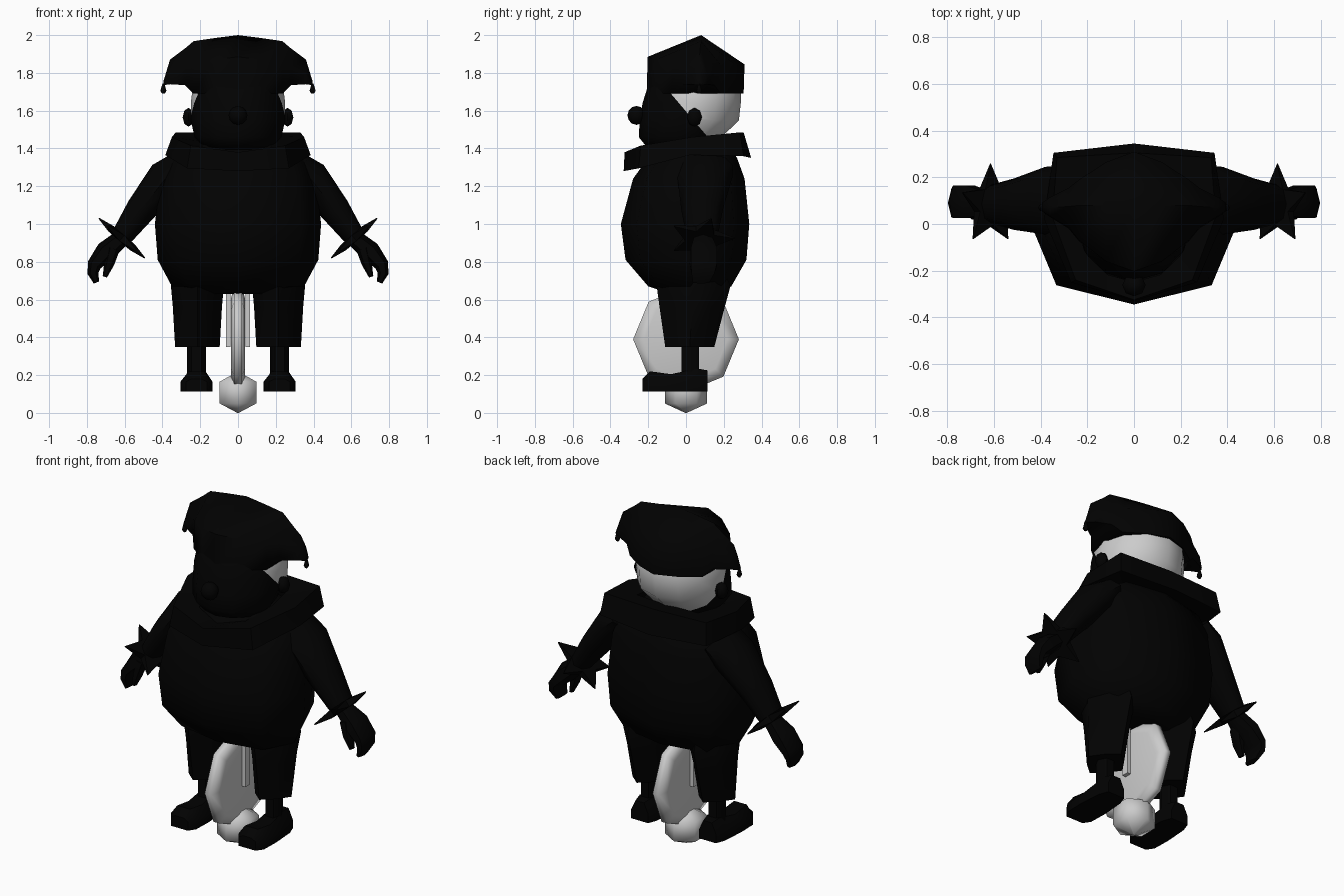
import bpy, bmesh, math
from mathutils import Vector

if "Cube" in bpy.data.objects:
    bpy.data.objects.remove(bpy.data.objects["Cube"])


def material(name, value):
    m = bpy.data.materials.new(name)
    m.diffuse_color = (value, value, value, 1)
    m.use_nodes = True
    m.node_tree.nodes["Principled BSDF"].inputs["Base Color"].default_value = m.diffuse_color
    return m


BLACK = material("black", 0.0005)
GREY = material("light grey", 0.6)


def finish(name, bm, mats, angle=60):
    bmesh.ops.recalc_face_normals(bm, faces=bm.faces)
    me = bpy.data.meshes.new(name)
    bm.to_mesh(me)
    bm.free()
    for m in mats:
        me.materials.append(m)
    ob = bpy.data.objects.new(name, me)
    bpy.context.collection.objects.link(ob)
    bpy.ops.object.select_all(action='DESELECT')
    ob.select_set(True)
    bpy.context.view_layer.objects.active = ob
    bpy.ops.object.shade_smooth_by_angle(angle=math.radians(angle))
    return ob


def bridge(rings, closed=False):
    """Bridge rings of points; cap the ends, or join last to first."""
    bm = bmesh.new()
    rv = [[bm.verts.new(p) for p in r] for r in rings]
    n = len(rv[0])
    for a, b in list(zip(rv, rv[1:])) + ([(rv[-1], rv[0])] if closed else []):
        for i in range(n):
            j = (i + 1) % n
            bm.faces.new((a[i], a[j], b[j], b[i]))
    if not closed:
        bm.faces.new(rv[0])
        bm.faces.new(rv[-1])
    return bm


def skin(name, rings, mat, closed=False, angle=60):
    return finish(name, bridge(rings, closed), [mat], angle)


def ring_z(x, z, rx, y0, y1, n=8, turn=0.0, square=1.0):
    """Horizontal ring spanning y0 to y1; square pushes diagonal corners out."""
    cy, ry = (y0 + y1) / 2, (y1 - y0) / 2
    pts = []
    for i in range(n):
        t = turn + 2 * math.pi * i / n
        f = 1 + (square - 1) * abs(math.sin(2 * t))
        pts.append((x + f * rx * math.cos(t), cy + f * ry * math.sin(t), z))
    return pts


def tube(name, path, mat, n=6):
    """Limb in an x-z plane; path items are x, y, z, in-plane radius, y radius."""
    pts = [Vector(p[:3]) for p in path]
    rings = []
    for i, p in enumerate(path):
        d = (pts[min(i + 1, len(pts) - 1)] - pts[max(i - 1, 0)]).normalized()
        u = Vector((d.z, 0, -d.x))
        rings.append([pts[i] + u * p[3] * math.cos(t) + Vector((0, p[4] * math.sin(t), 0))
                      for t in (2 * math.pi * k / n for k in range(n))])
    return skin(name, rings, mat)


def ball(name, loc, scale, mat, seg=8, rings=6):
    bm = bmesh.new()
    bmesh.ops.create_uvsphere(bm, u_segments=seg, v_segments=rings, radius=1)
    for v in bm.verts:
        v.co = Vector([c * s + l for c, s, l in zip(v.co, scale, loc)])
    return finish(name, bm, [mat])


# round torso: z, half width, front y, back y
skin("torso", [ring_z(0, *r, square=1.07) for r in (
    (0.63, 0.22, -0.08, 0.16), (0.67, 0.35, -0.20, 0.24), (0.81, 0.425, -0.32, 0.32),
    (1.00, 0.44, -0.345, 0.335), (1.24, 0.41, -0.28, 0.31), (1.35, 0.36, -0.20, 0.27),
    (1.42, 0.22, -0.14, 0.22))], BLACK)

# tilted ruff collar: outer outlines from front to back, mirrored
top = [(0, -0.325, 1.38), (0.25, -0.24, 1.415), (0.35, 0.03, 1.46), (0.33, 0.285, 1.485), (0, 0.305, 1.485)]
low = [(0, -0.33, 1.28), (0.27, -0.25, 1.295), (0.385, 0.02, 1.365), (0.345, 0.305, 1.36), (0, 0.345, 1.35)]


def outline(half, f=1.0, dz=0.0):
    full = half + [(-x, y, z) for x, y, z in half[-2:0:-1]]
    return [(x * f, y * f, z + dz) for x, y, z in full]


skin("collar", [outline(low, 0.6, 0.03), outline(low), outline(top), outline(top, 0.6, -0.02)],
     BLACK, closed=True, angle=45)

# head: dark face in front, pale hair behind
bm = bridge([ring_z(0, *r, n=12, square=0.99) for r in (
    (1.385, 0.10, -0.14, 0.10), (1.41, 0.18, -0.21, 0.15), (1.46, 0.23, -0.25, 0.19),
    (1.55, 0.25, -0.245, 0.28), (1.64, 0.25, -0.23, 0.29), (1.72, 0.24, -0.205, 0.29),
    (1.80, 0.19, -0.16, 0.24))])
bmesh.ops.bisect_plane(bm, geom=bm.verts[:] + bm.edges[:] + bm.faces[:],
                       plane_co=(0, -0.08, 1.69), plane_no=(0, 1, 0.85))
for f in bm.faces:
    c = f.calc_center_median()
    f.material_index = int((c.y + 0.08) + 0.85 * (c.z - 1.69) > 0)
finish("head", bm, [BLACK, GREY])
ball("nose", (0, -0.262, 1.575), (0.05, 0.048, 0.05), BLACK)

# two-pointed cap, lofted from side to side
# x, front y, back y, peak y, lower z, shoulder z front, shoulder z back, peak z
half = [(0.395, 0.055, 0.085, 0.07, 1.735, 1.745, 1.745, 1.755),
        (0.36, 0.03, 0.11, 0.07, 1.74, 1.79, 1.79, 1.87),
        (0.28, -0.02, 0.15, 0.075, 1.735, 1.83, 1.82, 1.93),
        (0.235, -0.075, 0.185, 0.08, 1.69, 1.85, 1.835, 1.968),
        (0.12, -0.165, 0.26, 0.08, 1.69, 1.87, 1.84, 1.985)]
mid = [(0, -0.208, 0.305, 0.08, 1.69, 1.885, 1.845, 2.0)]
stations = [(-h[0],) + h[1:] for h in half] + mid + half[::-1]
skin("cap", [[(x, a, lo), (x, a + 0.005, zf), (x, p, peak), (x, b + 0.005, zb), (x, b, lo)]
             for x, a, b, p, lo, zf, zb, peak in stations], BLACK)

# unicycle wheel, with rim rings lying in the y-z plane
skin("wheel", [[(x, r * math.cos(t), 0.39 + r * math.sin(t))
                for t in (k * math.pi / 4 for k in range(8))]
               for x, r in ((-0.036, 0.22), (-0.02, 0.28), (0.02, 0.28), (0.036, 0.22))],
     GREY, angle=180)
# small support ball below the wheel
skin("ground_ball", [ring_z(0, z, r, -r, r, 6, math.pi / 6) for z, r in (
    (0.0, 0.004), (0.05, 0.112), (0.165, 0.112), (0.205, 0.03))], GREY, angle=75)

for s, side in ((-1, "left"), (1, "right")):
    # head details
    ball(side + "_ear", (s * 0.262, 0.045, 1.565), (0.036, 0.04, 0.05), BLACK, 6, 4)
    skin(side + "_cap_bell", [ring_z(s * 0.395, z, r, 0.07 - r, 0.07 + r, 6) for z, r in (
        (1.69, 0.007), (1.705, 0.016), (1.72, 0.012), (1.745, 0.004))], BLACK)
    # arm and mitten
    tube(side + "_arm", [(s * 0.30, 0.10, 1.31, 0.08, 0.15), (s * 0.38, 0.10, 1.245, 0.10, 0.145),
                         (s * 0.515, 0.085, 1.075, 0.08, 0.11), (s * 0.625, 0.085, 0.92, 0.055, 0.08)],
         BLACK, 8)
    tube(side + "_fingers", [(s * 0.61, 0.09, 0.93, 0.045, 0.05), (s * 0.70, 0.095, 0.855, 0.055, 0.08),
                             (s * 0.76, 0.095, 0.785, 0.038, 0.08), (s * 0.768, 0.09, 0.74, 0.03, 0.07),
                             (s * 0.75, 0.08, 0.69, 0.015, 0.05)], BLACK)
    tube(side + "_thumb", [(s * 0.66, 0.06, 0.87, 0.035, 0.04), (s * 0.682, 0.05, 0.79, 0.027, 0.035),
                           (s * 0.705, 0.05, 0.72, 0.012, 0.02)], BLACK)
    # five-pointed cuff across the wrist, thick in the middle and thin at the tips
    star = []
    for way in (-1, 1):
        ring = []
        for k in range(10):
            t, r = math.pi / 2 + k * math.pi / 5, (0.08 if k % 2 else 0.17)
            u, off = r * math.cos(t), way * (0.02 if k % 2 else 0.003)
            ring.append((s * (0.615 + 0.75 * u + 0.65 * off), 0.08 + 1.05 * r * math.sin(t),
                         0.925 + 0.65 * u - 0.75 * off))
        star.append(ring)
    skin(side + "_cuff", star, BLACK, angle=30)
    # trouser leg, shin and shoe
    skin(side + "_trouser", [ring_z(s * x, z, r, a, b, 8, 0, q) for x, z, r, a, b, q in (
        (0.215, 0.35, 0.118, -0.11, 0.15, 0.8), (0.215, 0.56, 0.13, -0.14, 0.205, 0.82),
        (0.215, 0.67, 0.14, -0.155, 0.235, 0.85), (0.21, 0.76, 0.13, -0.14, 0.20, 0.9))], BLACK)
    skin(side + "_shin", [ring_z(s * 0.22, z, 0.05, -0.03, 0.075, 6) for z in (0.19, 0.38)], BLACK)
    shoe = []
    for y, w, crown in ((-0.23, 0.055, 0.18), (-0.19, 0.082, 0.22), (-0.08, 0.085, 0.205),
                        (0.06, 0.075, 0.235), (0.115, 0.055, 0.225)):
        shoe.append([(s * 0.22 + dx * w, y, z) for dx, z in (
            (-1, 0.113), (1, 0.113), (1, 0.165), (0.5, crown), (-0.5, crown), (-1, 0.165))])
    skin(side + "_shoe", shoe, BLACK, angle=45)
    # fork blade beside the wheel
    skin(side + "_fork", [ring_z(s * 0.052, z, 0.016, -0.03, 0.03, 4, math.pi / 4)
                          for z in (0.35, 0.68)], GREY)
